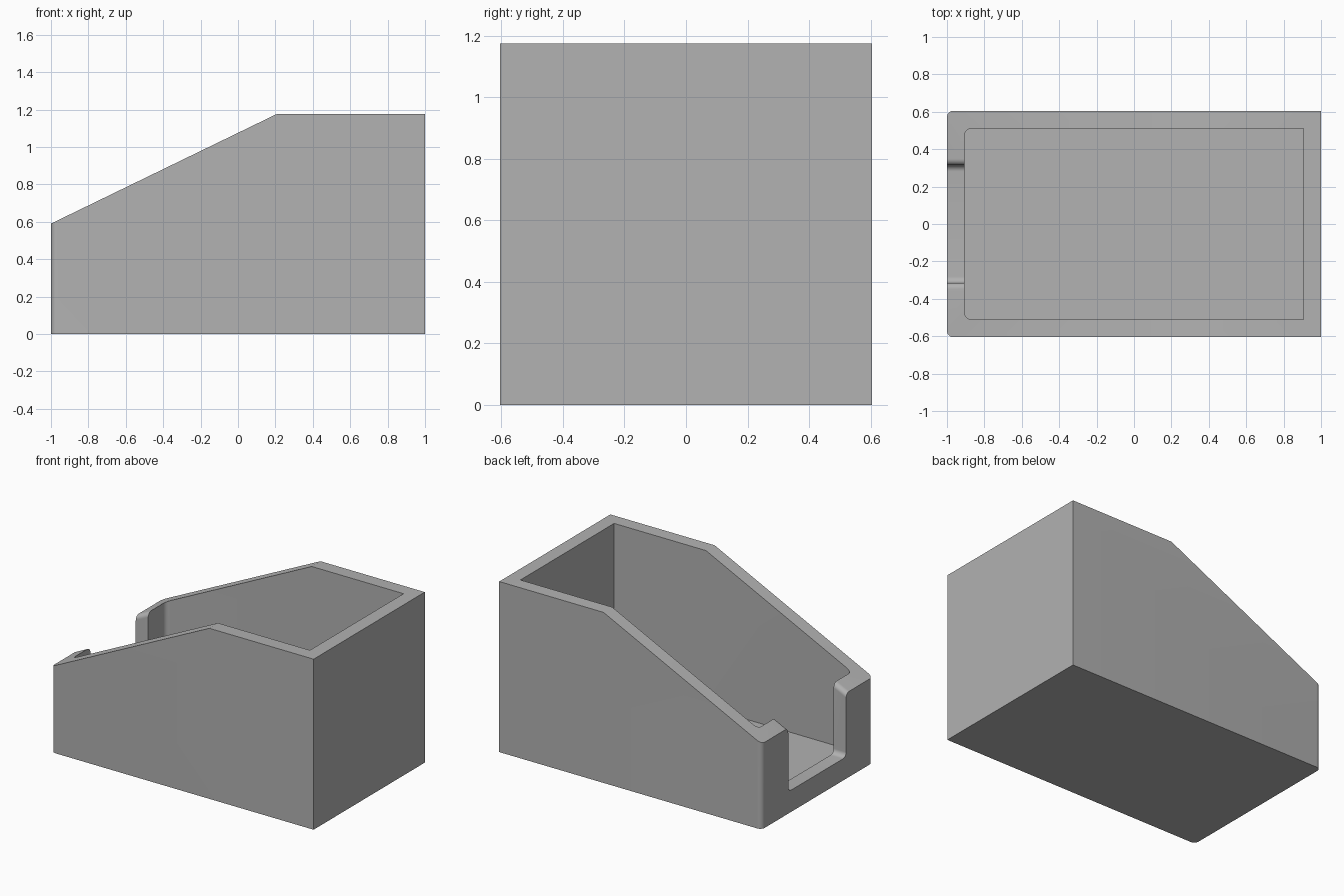
import bpy, bmesh
from math import sin, cos, pi, radians
from mathutils import Vector

cube = bpy.data.objects.get("Cube")
if cube:
    bpy.data.objects.remove(cube)

HALF_Y, HEIGHT, LOW, KNEE = 0.605, 1.175, 0.59, 0.205
WALL, R, LIP, NOTCH = 0.095, 0.034, 0.15, 0.315
SLOPE = (HEIGHT - LOW) / (KNEE + 1)

grey = bpy.data.materials.new("plain_grey")
grey.use_nodes = True
grey.diffuse_color = (0.445, 0.445, 0.445, 1)
grey.node_tree.nodes["Principled BSDF"].inputs["Base Color"].default_value = grey.diffuse_color


def arc(cx, cy, r, start, end, steps=8):
    angles = [radians(start + (end - start) * i / steps) for i in range(steps + 1)]
    return [(cx + r * cos(a), cy + r * sin(a)) for a in angles]


def prism(name, first, second, slope_cut=False):
    """Solid between two matching outlines, optionally cut by the sloping rim."""
    bm = bmesh.new()
    a = [bm.verts.new(p) for p in first]
    b = [bm.verts.new(p) for p in second]
    bm.faces.new(a)
    bm.faces.new(b)
    for i in range(len(a)):
        j = (i + 1) % len(a)
        bm.faces.new((a[i], a[j], b[j], b[i]))
    if slope_cut:
        cut = bmesh.ops.bisect_plane(
            bm, geom=bm.verts[:] + bm.edges[:] + bm.faces[:],
            plane_co=Vector((-1, 0, LOW)), plane_no=Vector((-SLOPE, 0, 1)), clear_outer=True)
        edges = [e for e in cut["geom_cut"] if isinstance(e, bmesh.types.BMEdge)]
        bmesh.ops.holes_fill(bm, edges=[e for e in edges if e.is_boundary], sides=0)
    bmesh.ops.recalc_face_normals(bm, faces=bm.faces[:])
    mesh = bpy.data.meshes.new(name)
    bm.to_mesh(mesh)
    bm.free()
    mesh.materials.append(grey)
    obj = bpy.data.objects.new(name, mesh)
    bpy.context.collection.objects.link(obj)
    return obj


def plan(x0, x1, y):
    """Rectangle whose two corners at the low end are rounded."""
    return (arc(x0 + R, y - R, R, 90, 180) + arc(x0 + R, R - y, R, 180, 270)
            + [(x1, -y), (x1, y)])


def upright(name, outline, z0, z1, slope_cut=False):
    return prism(name, [(x, y, z0) for x, y in outline],
                 [(x, y, z1) for x, y in outline], slope_cut)


# Outer body with sloping top
bin_body = upright("open_bin", plan(-1, 1, HALF_Y), 0, HEIGHT, True)

# Hollow inside
cavity = upright("cavity_cutter", plan(WALL - 1, 1 - WALL, HALF_Y - WALL), WALL, HEIGHT + 0.3)


# Access notch in the low wall: rounded floor corners, rounded post tops
def notch_section(x):
    roof = LOW + SLOPE * (x + 1)
    side = arc(NOTCH - R, LIP + R, R, -90, 0)
    side += arc(NOTCH + R, roof - R, R, 180, 90)
    side.append((NOTCH + R, roof + 0.2))
    return [(x, y, z) for y, z in side] + [(x, -y, z) for y, z in reversed(side)]


notch = prism("notch_cutter", notch_section(-1.1), notch_section(-0.82))

bpy.ops.object.select_all(action="DESELECT")
bpy.context.view_layer.objects.active = bin_body
bin_body.select_set(True)
for cutter in (cavity, notch):
    cutter.hide_render = True
    mod = bin_body.modifiers.new("cut", "BOOLEAN")
    mod.operation = "DIFFERENCE"
    mod.solver = "EXACT"
    mod.object = cutter
    bpy.ops.object.modifier_apply(modifier=mod.name)
    bpy.data.objects.remove(cutter)

bpy.ops.object.shade_smooth_by_angle(angle=radians(30))
